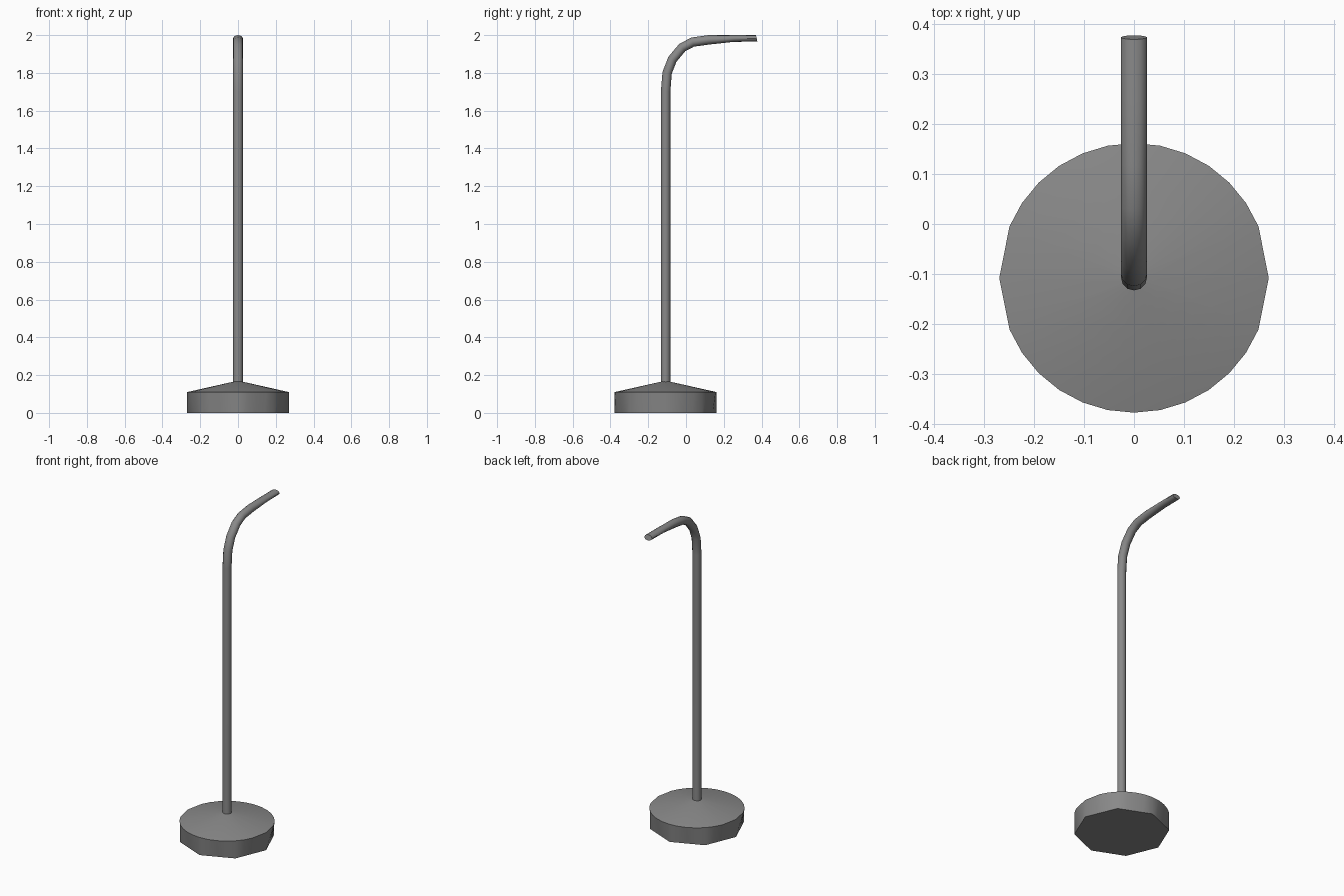
import bpy, bmesh
from math import pi, sin, cos, atan2, radians

if "Cube" in bpy.data.objects:
    bpy.data.objects.remove(bpy.data.objects["Cube"])

GREY = (0.25, 0.25, 0.25, 1)
metal = bpy.data.materials.new("grey metal")
metal.use_nodes = True
metal.diffuse_color = GREY
metal.node_tree.nodes["Principled BSDF"].inputs["Base Color"].default_value = GREY

AXIS_Y = -0.108   # stand axis
RADIUS = 0.27


def finish(bm, name):
    bmesh.ops.recalc_face_normals(bm, faces=bm.faces)
    mesh = bpy.data.meshes.new(name)
    bm.to_mesh(mesh)
    bm.free()
    mesh.materials.append(metal)
    obj = bpy.data.objects.new(name, mesh)
    bpy.context.collection.objects.link(obj)
    bpy.ops.object.select_all(action='DESELECT')
    obj.select_set(True)
    bpy.context.view_layer.objects.active = obj
    bpy.ops.object.shade_smooth_by_angle(angle=radians(40))
    return obj


def bridge(bm, a, b):
    n = len(a)
    for i in range(n):
        bm.faces.new((a[i], a[(i + 1) % n], b[(i + 1) % n], b[i]))


# Base: octagonal foot rising to a rounder rim, then a shallow cone
angles = [i * pi / 16 for i in range(32) if i not in (1, 15, 17, 31)]


def octagon(a):
    return RADIUS * cos(pi / 8) / cos(a % (pi / 4) - pi / 8)


bm = bmesh.new()
rings = []
for z, radius in ((0, octagon), (0.11, lambda a: RADIUS),
                  (0.165, lambda a: 0.025)):
    rings.append([bm.verts.new((radius(a) * cos(a), AXIS_Y + radius(a) * sin(a), z))
                  for a in angles])
bridge(bm, rings[0], rings[1])
bridge(bm, rings[1], rings[2])
bm.faces.new(rings[0])
bm.faces.new(rings[2])
finish(bm, "base")

# Pole: tube swept up and bent backwards, flattened towards the tip
path = [(AXIS_Y, 0.15), (AXIS_Y, 1.7), (-0.1, 1.8), (-0.072, 1.872), (-0.02, 1.934),
        (0.035, 1.963), (0.12, 1.975), (0.25, 1.982), (0.374, 1.983)]
depths = [0.025] * 7 + [0.018, 0.017]
SIDES = 12
bm = bmesh.new()
rings = []
for i, (y, z) in enumerate(path):
    y0, z0 = path[max(i - 1, 0)]
    y1, z1 = path[min(i + 1, len(path) - 1)]
    t = atan2(z1 - z0, y1 - y0)
    if i == 1:
        t = pi / 2
    if i == len(path) - 1:
        t = radians(14)
    ring = []
    for k in range(SIDES):
        a = 2 * pi * k / SIDES
        d = depths[i] * sin(a)
        ring.append(bm.verts.new((0.026 * cos(a), y - d * sin(t), z + d * cos(t))))
    rings.append(ring)
for a, b in zip(rings, rings[1:]):
    bridge(bm, a, b)
bm.faces.new(rings[0])
bm.faces.new(rings[-1])
finish(bm, "bent_pole")
